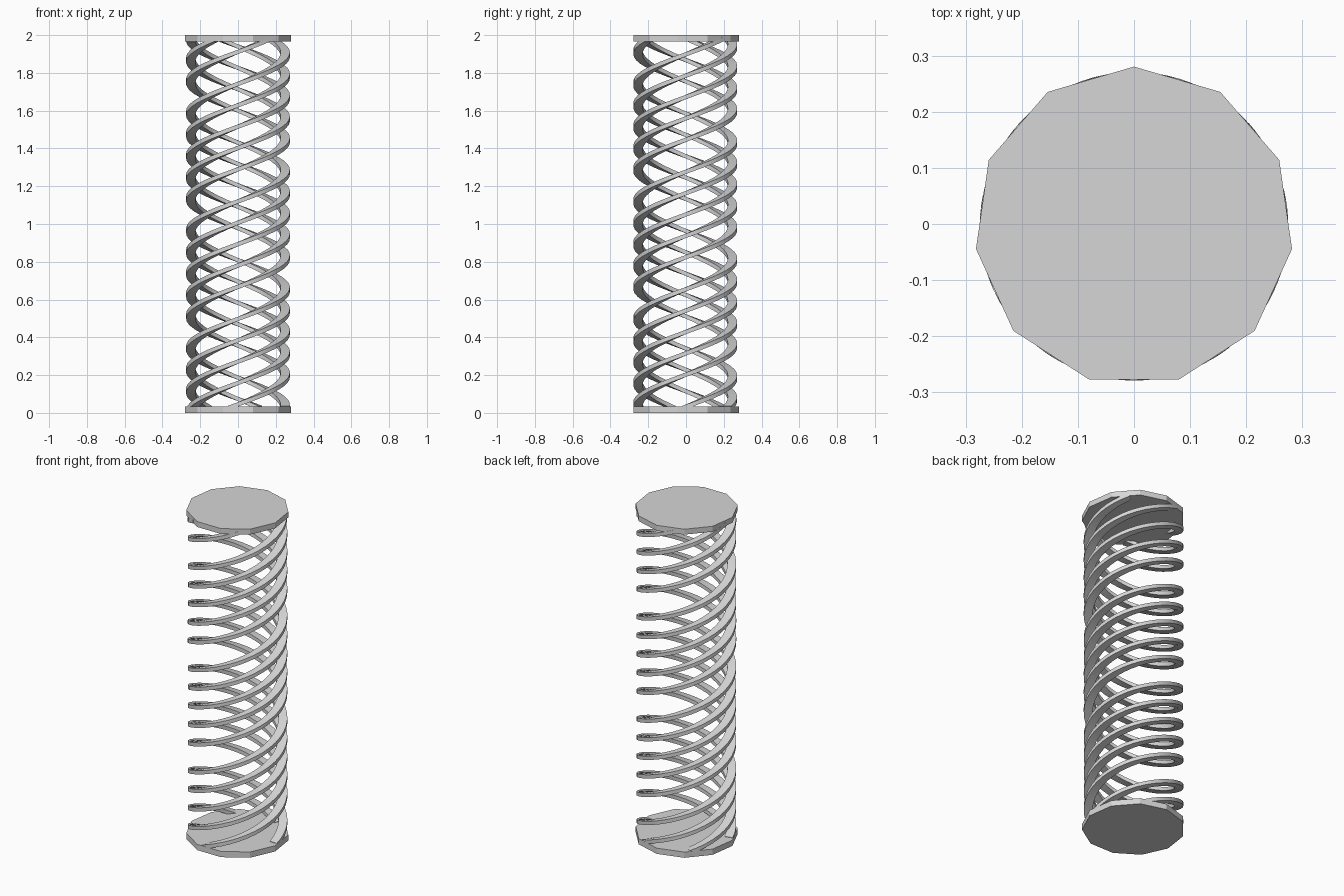
import bpy, bmesh
from math import sin, cos, pi, radians

cube = bpy.data.objects.get("Cube")
if cube:
    bpy.data.objects.remove(cube, do_unlink=True)

COLOUR = (0.67, 0.67, 0.67, 1)
AXIS_Y = -0.004
grey = bpy.data.materials.new("light grey")
grey.use_nodes = True
grey.diffuse_color = COLOUR
grey.node_tree.nodes["Principled BSDF"].inputs["Base Color"].default_value = COLOUR


def finish(bm, name):
    bmesh.ops.recalc_face_normals(bm, faces=bm.faces)
    mesh = bpy.data.meshes.new(name)
    bm.to_mesh(mesh)
    bm.free()
    mesh.materials.append(grey)
    obj = bpy.data.objects.new(name, mesh)
    obj.location.y = AXIS_Y
    bpy.context.collection.objects.link(obj)
    return obj


def end_plate(name, bottom, top, sides=11, radius=0.2845):
    """Flat polygonal disc with one corner pointing to the back."""
    bm = bmesh.new()
    ring = []
    for i in range(sides):
        a = pi / 2 + 2 * pi * i / sides
        ring.append(bm.verts.new((radius * cos(a), radius * sin(a), bottom)))
    face = bm.faces.new(ring)
    result = bmesh.ops.extrude_face_region(bm, geom=[face], use_keep_orig=True)
    verts = [v for v in result["geom"] if isinstance(v, bmesh.types.BMVert)]
    bmesh.ops.translate(bm, verts=verts, vec=(0, 0, top - bottom))
    return finish(bm, name)


def strand(name, phase, pitch, z0=0.026, z1=1.976, segments=120):
    """Right-handed helix with a flat rectangular section."""
    inner, outer, half = 0.226, 0.275, 0.0115
    section = [(inner, -half), (outer, -half), (outer, half), (inner, half)]
    bm = bmesh.new()
    rings = []
    for s in range(segments + 1):
        z = z0 + (z1 - z0) * s / segments
        a = phase + 2 * pi * z / pitch
        rings.append([bm.verts.new((r * cos(a), r * sin(a), z + h))
                      for r, h in section])
    for lower, upper in zip(rings, rings[1:]):
        for k in range(4):
            n = (k + 1) % 4
            bm.faces.new((lower[k], lower[n], upper[n], upper[k]))
    bm.faces.new(rings[0])
    bm.faces.new(rings[-1])
    obj = finish(bm, name)
    obj.data.shade_smooth()
    obj.data.set_sharp_from_angle(angle=radians(35))
    return obj


# End plates
end_plate("bottom_plate", 0, 0.035)
end_plate("top_plate", 1.967, 2)

# Five coils, unevenly spread: two elevenths of a turn apart
PITCH = 0.622
first = radians(225) - 2 * pi * 1.664 / PITCH
for i in range(5):
    strand(f"coil_strand_{i + 1}", first + i * 4 * pi / 11, PITCH)
